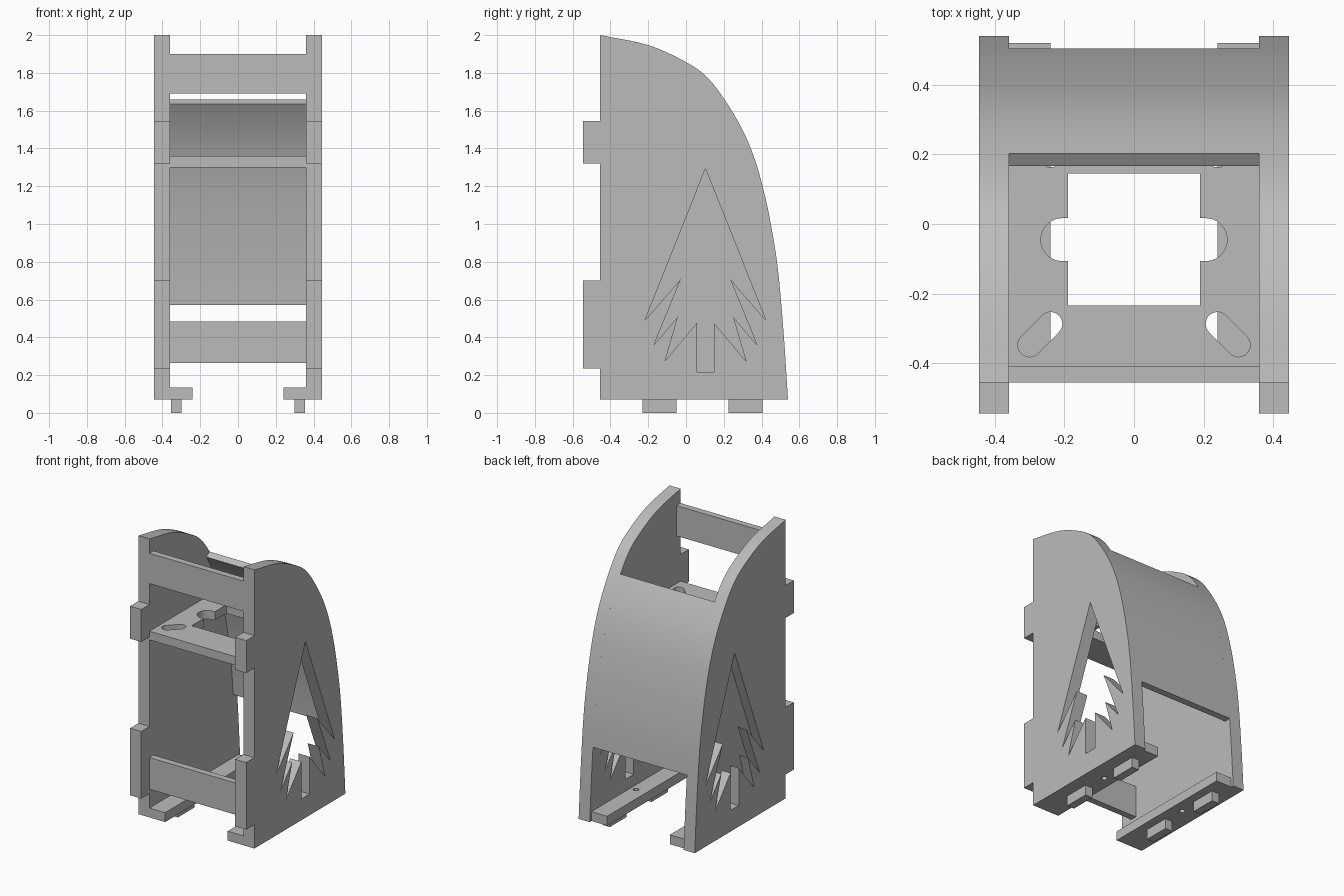
import bpy, bmesh, math
from mathutils import Vector

cube = bpy.data.objects.get("Cube")
if cube:
    bpy.data.objects.remove(cube, do_unlink=True)

grey = bpy.data.materials.new("plain grey")
grey.use_nodes = True
COLOR = (0.5, 0.5, 0.5, 1)
grey.diffuse_color = COLOR
grey.node_tree.nodes["Principled BSDF"].inputs["Base Color"].default_value = COLOR

OUT, INN = 0.445, 0.36            # outer and inner faces of the side panels
FRONT, BASE = -0.455, 0.07


def prism(name, outline, lo, hi, axis):
    """Extrude a 2D outline along x (outline is y,z) or z (outline is x,y)."""
    bm = bmesh.new()
    place = (lambda a, b: (lo, a, b)) if axis == "x" else (lambda a, b: (a, b, lo))
    face = bm.faces.new([bm.verts.new(place(a, b)) for a, b in outline])
    new = bmesh.ops.extrude_face_region(bm, geom=[face])["geom"]
    shift = Vector((hi - lo, 0, 0)) if axis == "x" else Vector((0, 0, hi - lo))
    bmesh.ops.translate(bm, vec=shift, verts=[v for v in new if isinstance(v, bmesh.types.BMVert)])
    bmesh.ops.recalc_face_normals(bm, faces=bm.faces)
    mesh = bpy.data.meshes.new(name)
    bm.to_mesh(mesh)
    bm.free()
    mesh.materials.append(grey)
    obj = bpy.data.objects.new(name, mesh)
    bpy.context.collection.objects.link(obj)
    return obj


def box(name, x, y, z):
    x, y, z = sorted(x), sorted(y), sorted(z)
    return prism(name, [(x[0], y[0]), (x[1], y[0]), (x[1], y[1]), (x[0], y[1])], *z, "z")


def activate(obj):
    bpy.ops.object.select_all(action="DESELECT")
    obj.select_set(True)
    bpy.context.view_layer.objects.active = obj


def cut(obj, cutter):
    mod = obj.modifiers.new("cut", "BOOLEAN")
    mod.operation, mod.solver, mod.object = "DIFFERENCE", "EXACT", cutter
    activate(obj)
    bpy.ops.object.modifier_apply(modifier=mod.name)
    bpy.data.objects.remove(cutter, do_unlink=True)


def smooth(obj):
    activate(obj)
    bpy.ops.object.shade_smooth_by_angle(angle=math.radians(25))


def capsule(a, b, r, n=12):
    """Outline of a rounded slot from a to b."""
    a, b = Vector(a), Vector(b)
    t = math.atan2(b.y - a.y, b.x - a.x)
    pts = []
    for c, start in ((b, t - math.pi / 2), (a, t + math.pi / 2)):
        for i in range(n + 1):
            ang = start + math.pi * i / n
            pts.append((c.x + r * math.cos(ang), c.y + r * math.sin(ang)))
    return pts


# Curved back edge, as a smooth path through a few points
key = [Vector(p) for p in [
    (FRONT, 2), (-0.2, 1.947), (0, 1.857), (0.11, 1.778), (0.206, 1.656), (0.3, 1.497),
    (0.365, 1.34), (0.413, 1.17), (0.45, 0.995), (0.487, 0.757), (0.517, 0.42), (0.54, BASE)]]
ext = [2 * key[0] - key[1]] + key + [2 * key[-1] - key[-2]]
arc = []
for p0, p1, p2, p3 in zip(ext, ext[1:], ext[2:], ext[3:]):
    for i in range(5):
        t = i / 5
        arc.append(0.5 * (2 * p1 + (p2 - p0) * t + (2 * p0 - 5 * p1 + 4 * p2 - p3) * t * t
                          + (3 * p1 - p0 - 3 * p2 + p3) * t ** 3))
arc.append(key[-1])


def arc_y(z):
    for a, b in zip(arc, arc[1:]):
        if b.y <= z <= a.y:
            return a.x + (b.x - a.x) * (a.y - z) / (a.y - b.y)


# Side panel outline with two front tabs
TAB = -0.545
outline = [tuple(p) for p in arc] + [(FRONT, BASE)]
for z0, z1 in ((0.235, 0.70), (1.32, 1.545)):
    outline += [(FRONT, z0), (TAB, z0), (TAB, z1), (FRONT, z1)]

# Tree outline: half widths and heights, mirrored
half = [(0.32, 0.49), (0.13, 0.709), (0.273, 0.36), (0.146, 0.508),
        (0.214, 0.275), (0.045, 0.476), (0.045, 0.217)]
MID = 0.103
tree = [(MID, 1.293)] + [(MID + w, z) for w, z in half] + [(MID - w, z) for w, z in reversed(half)]

for side, s in (("left", 1), ("right", -1)):
    panel = prism(side + "_side_panel", outline, s * INN, s * OUT, "x")
    # The tree goes through one panel and is a pocket in the other
    depth = INN - 0.05 if s > 0 else OUT - 0.065
    cut(panel, prism("tree_cutter", tree, s * depth, s * (OUT + 0.05), "x"))
    smooth(panel)

    # Foot flange with a screw hole and two pegs
    flange = box(side + "_foot_flange", (s * 0.24, s * INN), (FRONT, 0.52), (BASE, 0.135))
    hole = capsule((s * 0.32, 0.09), (s * 0.32, 0.0901), 0.018)
    cut(flange, prism("screw_cutter", hole, 0, 0.2, "z"))
    for n, y in enumerate(((-0.23, -0.05), (0.225, 0.405))):
        box(f"{side}_peg_{n + 1}", (s * 0.30, s * 0.355), y, (0, BASE))

# Front cross bars
for name, z in (("upper_cross_bar", (1.69, 1.90)), ("lower_cross_bar", (0.265, 0.485))):
    box(name, (-INN, INN), (FRONT, -0.41), z)

# Curved back cover
N = 32
outer = [Vector((arc_y(z), z)) for z in [1.66 + (0.575 - 1.66) * i / N for i in range(N + 1)]]
inner = []
for i, p in enumerate(outer):
    d = (outer[min(i + 1, N)] - outer[max(i - 1, 0)]).normalized()
    inner.append(p + 0.043 * Vector((d.y, -d.x)))
smooth(prism("back_cover", [tuple(p) for p in outer + inner[::-1]], -INN, INN, "x"))

# Shelf with a square opening, side notches and diagonal slots
CY = -0.045
shelf = box("shelf", (-INN, INN), (FRONT, 0.34), (1.30, 1.36))
cut(shelf, box("opening_cutter", (-0.19, 0.19), (CY - 0.19, CY + 0.19), (1.2, 1.5)))
cut(shelf, prism("notch_cutter", capsule((-0.206, CY), (0.206, CY), 0.062), 1.2, 1.5, "z"))
for sx in (-1, 1):
    for sy in (-1, 1):
        slot = capsule((sx * 0.24, CY + sy * 0.242), (sx * 0.30, CY + sy * 0.303), 0.034)
        cut(shelf, prism("slot_cutter", slot, 1.2, 1.5, "z"))
smooth(shelf)
